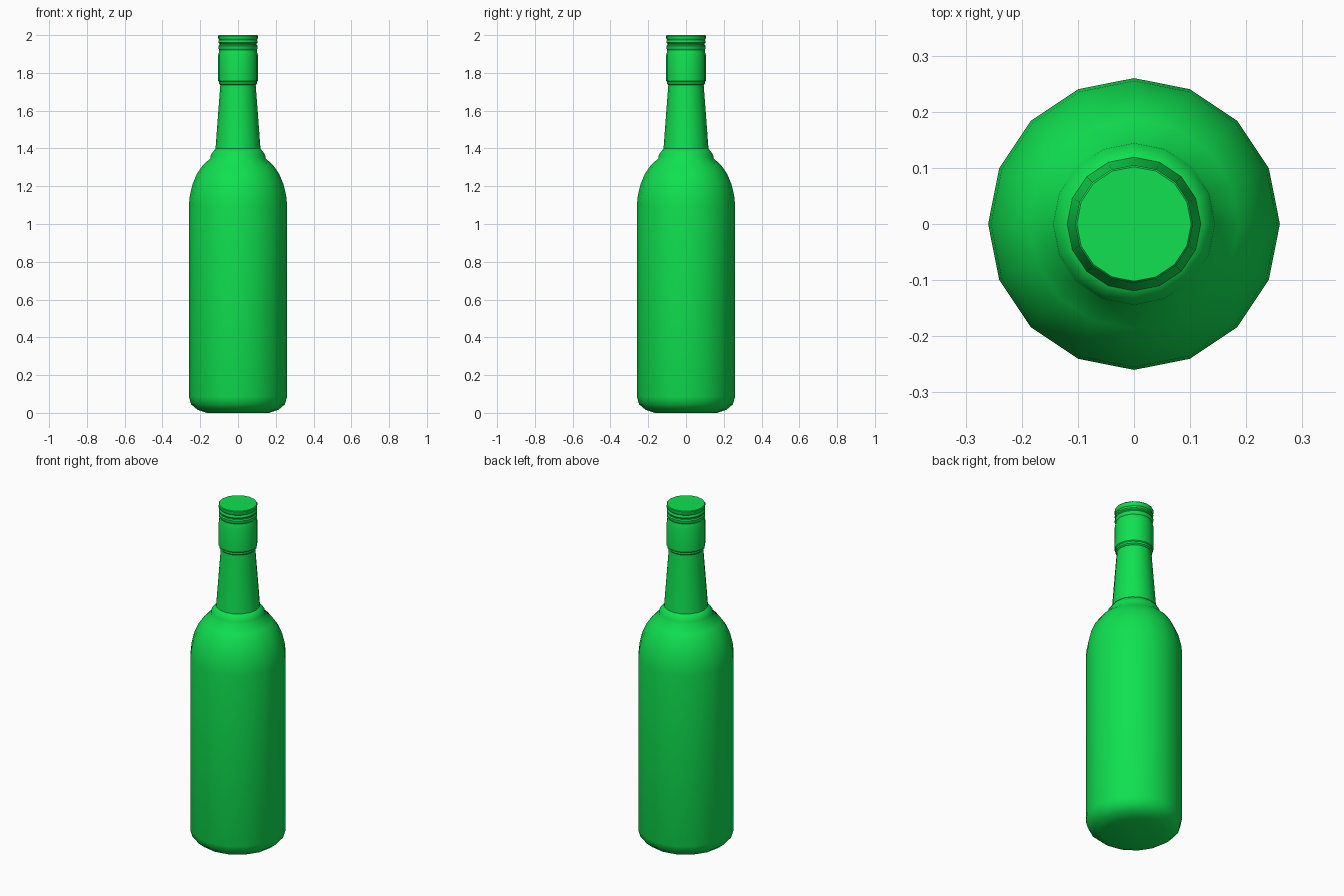
import bpy, bmesh, math

if "Cube" in bpy.data.objects:
    bpy.data.objects.remove(bpy.data.objects["Cube"])

SIDES = 16

green = bpy.data.materials.new("green_glass")
green.diffuse_color = (0.005, 0.75, 0.08, 1)
green.use_nodes = True
green.node_tree.nodes["Principled BSDF"].inputs["Base Color"].default_value = green.diffuse_color


def lathe(name, profile, angle):
    """Revolve (radius, height) points around z, with flat end caps."""
    bm = bmesh.new()
    rings = []
    for r, z in profile:
        rings.append([bm.verts.new((r * math.cos(a), r * math.sin(a), z))
                      for a in (2 * math.pi * i / SIDES for i in range(SIDES))])
    for low, high in zip(rings, rings[1:]):
        for i in range(SIDES):
            j = (i + 1) % SIDES
            bm.faces.new((low[i], low[j], high[j], high[i]))
    bm.faces.new(rings[0][::-1])
    bm.faces.new(rings[-1])
    mesh = bpy.data.meshes.new(name)
    bm.to_mesh(mesh)
    bm.free()
    obj = bpy.data.objects.new(name, mesh)
    bpy.context.collection.objects.link(obj)
    mesh.materials.append(green)
    bpy.ops.object.select_all(action='DESELECT')
    obj.select_set(True)
    bpy.context.view_layer.objects.active = obj
    bpy.ops.object.shade_smooth_by_angle(angle=math.radians(angle))
    return obj


# Body with rounded base, shoulder and collar bead
lathe("bottle_body", [
    (0.165, 0.0), (0.215, 0.017), (0.248, 0.045), (0.26, 0.085),
    (0.26, 1.10), (0.255, 1.15), (0.241, 1.21), (0.218, 1.265),
    (0.187, 1.31), (0.147, 1.347), (0.144, 1.365), (0.134, 1.38),
    (0.118, 1.40)], 60)

# Tapered neck
lathe("neck", [(0.12, 1.39), (0.119, 1.40), (0.093, 1.745)], 40)

# Screw cap: lower lip, sleeve, grooves and top rim
lathe("cap", [
    (0.094, 1.735), (0.101, 1.742), (0.101, 1.753), (0.105, 1.758),
    (0.105, 1.895), (0.101, 1.91), (0.099, 1.922), (0.104, 1.93),
    (0.104, 1.942), (0.099, 1.948), (0.099, 1.954), (0.104, 1.96),
    (0.104, 1.968), (0.100, 1.974), (0.105, 1.982), (0.105, 1.996),
    (0.102, 2.0)], 35)
